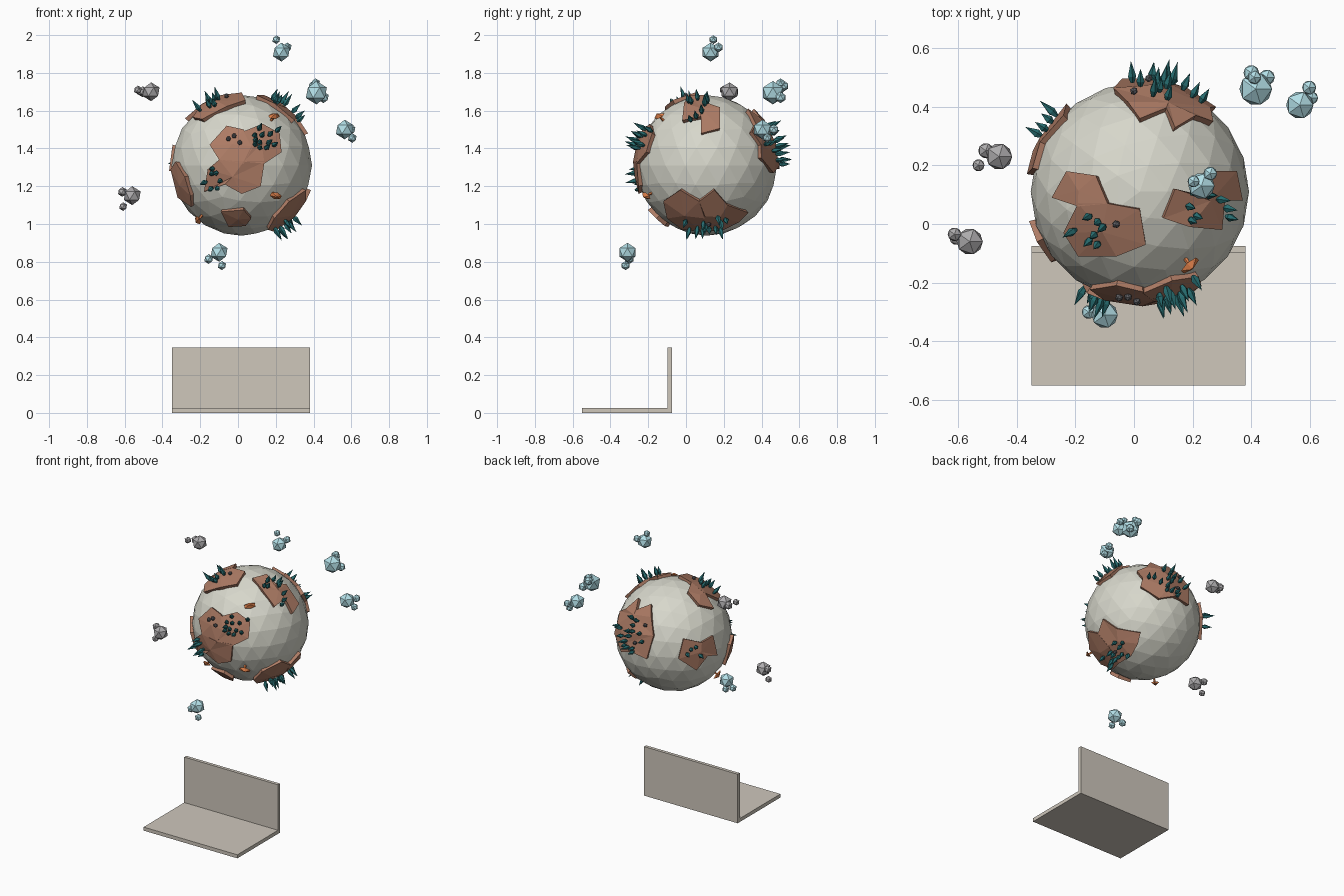
import bpy, bmesh, math, random
from mathutils import Vector, Matrix

if "Cube" in bpy.data.objects:
    bpy.data.objects.remove(bpy.data.objects["Cube"])

random.seed(4)
C = Vector((0.02, 0.11, 1.31))   # planet centre
R = 0.372


def material(name, rgb):
    m = bpy.data.materials.new(name)
    m.diffuse_color = (*rgb, 1)
    m.use_nodes = True
    m.node_tree.nodes["Principled BSDF"].inputs["Base Color"].default_value = m.diffuse_color
    return m


STONE = material("pale_stone", (0.68, 0.68, 0.60))
STAND = material("stand_beige", (0.62, 0.57, 0.50))
LAND = material("land_brown", (0.42, 0.20, 0.13))
TEAL = material("tree_teal", (0.02, 0.15, 0.16))
ORANGE = material("orange", (0.75, 0.22, 0.07))
BLUE = material("ice_blue", (0.45, 0.74, 0.80))
GREY = material("rock_grey", (0.42, 0.41, 0.42))
DARK = material("dark_grey", (0.12, 0.12, 0.13))


def finish(bm, name, mat):
    bmesh.ops.recalc_face_normals(bm, faces=bm.faces)
    me = bpy.data.meshes.new(name)
    bm.to_mesh(me)
    bm.free()
    me.materials.append(mat)
    ob = bpy.data.objects.new(name, me)
    bpy.context.collection.objects.link(ob)
    return ob


def box(name, lo, hi, mat):
    lo, hi = Vector(lo), Vector(hi)
    bm = bmesh.new()
    bmesh.ops.create_cube(bm, size=1, matrix=Matrix.Translation((lo + hi) / 2) @ Matrix.Diagonal((*(hi - lo), 1)))
    finish(bm, name, mat)


def project(view, a, b):
    """Unit direction from the planet centre for a point read in one view."""
    axis, sign = {"front": (1, -1), "back": (1, 1), "right": (0, 1), "left": (0, -1), "top": (2, 1)}[view]
    i, j = [k for k in range(3) if k != axis]
    v = Vector((0, 0, 0))
    v[i], v[j] = a - C[i], b - C[j]
    v[axis] = sign * math.sqrt(max(0.0, 0.39 ** 2 - v.length_squared))
    return v.normalized()


def land(name, view, pts):
    """Raised plate: outline thrown on the sphere, fanned from its middle."""
    dirs = [project(view, *p) for p in pts]
    mid = sum(dirs, Vector()).normalized()
    bm = bmesh.new()
    top = [bm.verts.new(C + d * 0.391) for d in dirs]
    low = [bm.verts.new(C + d * 0.358) for d in dirs]
    tc, lc = bm.verts.new(C + mid * 0.389), bm.verts.new(C + mid * 0.35)
    n = len(dirs)
    for i in range(n):
        j = (i + 1) % n
        bm.faces.new((top[i], top[j], tc))
        bm.faces.new((low[j], low[i], lc))
        bm.faces.new((top[j], top[i], low[i], low[j]))
    finish(bm, name, LAND)


def frame(d, height, spin=0.0):
    """Placement standing upright on the planet surface."""
    return Matrix.Translation(C + d * height) @ d.to_track_quat('Z', 'Y').to_matrix().to_4x4() @ Matrix.Rotation(spin, 4, 'Z')


def cone(bm, m, z, r1, r2, h, sides):
    bmesh.ops.create_cone(bm, cap_ends=True, segments=sides, radius1=r1, radius2=r2, depth=h,
                          matrix=m @ Matrix.Translation((0, 0, z + h / 2)))


def trees(name, view, cx, cy, sx, sy, count):
    bm = bmesh.new()
    placed = []
    for _ in range(count * 30):
        a, b = random.uniform(-1, 1), random.uniform(-1, 1)
        d = project(view, cx + a * sx, cy + b * sy)
        if len(placed) == count or a * a + b * b > 1.2 or any((d - p).length < 0.055 for p in placed):
            continue
        placed.append(d)
        h = random.uniform(0.045, 0.085)
        m = frame(d, 0.384, random.uniform(0, 3))
        cone(bm, m, 0, 0.007, 0.015, h * 0.3, 5)
        cone(bm, m, h * 0.3, 0.015, 0.0, h * 0.7, 5)
    finish(bm, name, TEAL)


# Stand: floor plate and back wall
box("stand_floor", (-0.35, -0.55, 0), (0.38, -0.075, 0.025), STAND)
box("stand_wall", (-0.35, -0.098, 0.025), (0.38, -0.075, 0.345), STAND)

# Planet
bm = bmesh.new()
bmesh.ops.create_icosphere(bm, subdivisions=3, radius=R, matrix=Matrix.Translation(C))
finish(bm, "planet", STONE)

# Land plates
land("front_land_left", "front", [(-0.15, 1.42), (-0.06, 1.52), (0.03, 1.50), (0.08, 1.41), (0.03, 1.32), (-0.10, 1.34)])
land("front_land_right", "front", [(0.03, 1.49), (0.13, 1.53), (0.22, 1.48), (0.23, 1.38), (0.14, 1.32), (0.03, 1.33), (0.07, 1.41)])
land("front_land_lower", "front", [(-0.10, 1.34), (0.03, 1.33), (0.14, 1.33), (0.12, 1.20), (0.02, 1.16), (-0.07, 1.21), (-0.18, 1.17), (-0.16, 1.29)])
land("front_land_small", "front", [(-0.09, 1.065), (0.03, 1.075), (0.07, 1.03), (0.04, 0.99), (-0.05, 0.985)])
land("top_land_back", "top", [(-0.28, 0.09), (-0.23, 0.18), (-0.13, 0.165), (-0.09, 0.07), (-0.19, 0.06)])
land("top_land_front", "top", [(-0.19, 0.07), (-0.09, 0.07), (0.02, 0.05), (0.04, -0.07), (-0.06, -0.11), (-0.19, -0.11), (-0.24, -0.03)])
land("top_right_land", "top", [(0.10, 0.02), (0.14, 0.12), (0.22, 0.10), (0.25, 0.18), (0.35, 0.18), (0.37, 0.08), (0.31, 0.08), (0.30, -0.02), (0.19, -0.01)])
land("back_land_upper", "back", [(-0.07, 1.45), (-0.02, 1.55), (0.02, 1.61), (0.11, 1.56), (0.14, 1.61), (0.21, 1.53), (0.27, 1.49), (0.26, 1.42), (0.08, 1.43)])
land("back_land_lower", "back", [(-0.07, 1.45), (0.08, 1.43), (0.26, 1.42), (0.28, 1.35), (0.18, 1.27), (0.08, 1.31), (-0.04, 1.29)])
land("low_right_land_front", "right", [(-0.12, 1.12), (-0.03, 1.18), (0.07, 1.12), (0.10, 1.03), (0.08, 0.96), (-0.02, 0.97), (-0.10, 1.03)])
land("low_right_land_back", "right", [(0.07, 1.12), (0.15, 1.18), (0.22, 1.10), (0.33, 1.06), (0.28, 1.01), (0.19, 0.965), (0.08, 0.96), (0.10, 1.04)])
land("left_back_land", "left", [(0.19, 1.42), (0.28, 1.40), (0.37, 1.44), (0.41, 1.31), (0.31, 1.21), (0.25, 1.30), (0.17, 1.28)])
land("left_front_land", "left", [(0.01, 1.29), (-0.06, 1.33), (-0.13, 1.25), (-0.12, 1.15), (-0.07, 1.09), (0.02, 1.14)])

# Tree groves
trees("front_trees_right", "front", 0.15, 1.45, 0.07, 0.06, 12)
trees("front_trees_left", "front", -0.13, 1.24, 0.04, 0.06, 7)
trees("top_trees", "top", -0.15, -0.03, 0.06, 0.06, 7)
trees("top_right_trees", "top", 0.25, 0.06, 0.08, 0.07, 9)
trees("back_trees", "back", 0.11, 1.43, 0.12, 0.12, 16)
trees("low_right_trees", "right", 0.12, 1.00, 0.13, 0.045, 12)
trees("left_back_trees", "left", 0.34, 1.33, 0.04, 0.05, 4)

# Small rocks lying on the land
bm = bmesh.new()
for view, a, b in [("front", -0.02, 1.465), ("front", 0.01, 1.43), ("front", -0.05, 1.45), ("back", 0.0, 1.50),
                   ("back", 0.05, 1.38), ("right", 0.12, 1.0), ("top", -0.06, 0.0)]:
    bmesh.ops.create_icosphere(bm, subdivisions=1, radius=0.014, matrix=frame(project(view, a, b), 0.394, a * 9))
finish(bm, "land_rocks", DARK)

# Orange flat-topped plants: thin stem with a narrow drooping canopy
for i, (d, spin) in enumerate([((0.17, -0.25, 0.26), 0.2), ((0.18, -0.32, -0.16), -0.3), ((-0.24, -0.16, -0.30), 0.8)]):
    bm = bmesh.new()
    m = frame(Vector(d).normalized(), 0.365, spin)
    cone(bm, m, 0, 0.008, 0.005, 0.05, 5)
    cone(bm, m @ Matrix.Diagonal((1, 0.5, 1, 1)), 0.036, 0.04, 0.006, 0.018, 6)
    finish(bm, f"orange_plant_{i + 1}", ORANGE)


# Floating rocks: one big chunk with small satellites touching it
def floaters(name, mat, chunks):
    bm = bmesh.new()
    for x, y, z, r in chunks:
        bmesh.ops.create_icosphere(bm, subdivisions=1, radius=r, matrix=Matrix.Translation((x, y, z)))
    finish(bm, name, mat)


floaters("ice_top", BLUE, [(0.23, 0.13, 1.91, 0.05), (0.203, 0.145, 1.976, 0.023), (0.26, 0.172, 1.935, 0.026)])
floaters("ice_right_upper", BLUE, [(0.415, 0.46, 1.695, 0.062), (0.40, 0.515, 1.73, 0.03), (0.453, 0.50, 1.67, 0.03), (0.41, 0.50, 1.745, 0.026)])
floaters("ice_right_lower", BLUE, [(0.565, 0.405, 1.50, 0.052), (0.605, 0.43, 1.455, 0.025), (0.597, 0.465, 1.50, 0.027)])
floaters("ice_bottom", BLUE, [(-0.10, -0.31, 0.85, 0.05), (-0.155, -0.30, 0.815, 0.026), (-0.085, -0.32, 0.78, 0.024)])
floaters("rock_left_upper", GREY, [(-0.46, 0.23, 1.70, 0.05), (-0.53, 0.20, 1.71, 0.023), (-0.505, 0.25, 1.70, 0.029)])
floaters("rock_left_lower", GREY, [(-0.56, -0.06, 1.15, 0.05), (-0.612, -0.035, 1.17, 0.026), (-0.608, -0.05, 1.092, 0.023)])
